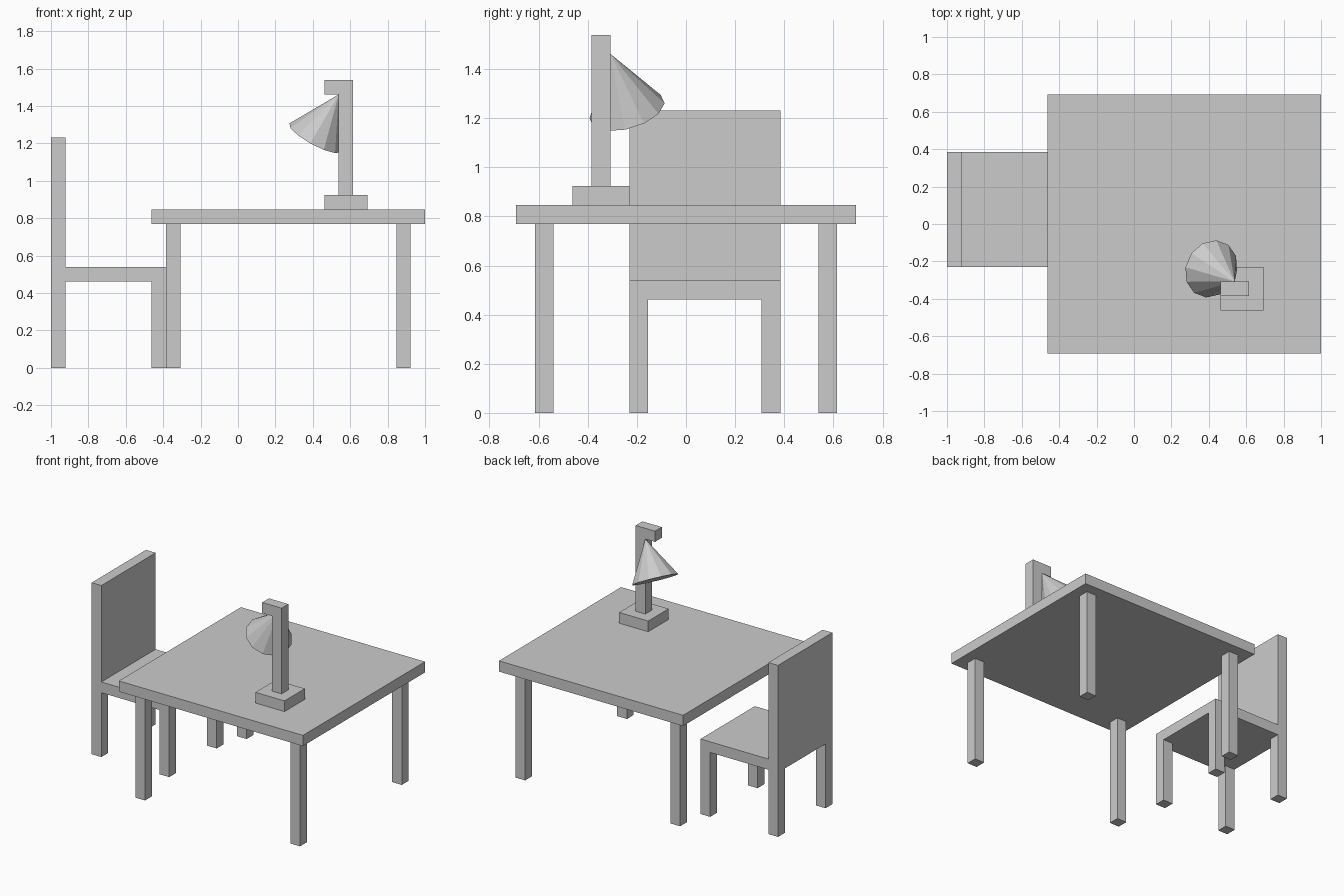
import bpy
import bmesh
from mathutils import Matrix, Vector

cube = bpy.data.objects.get("Cube")
if cube:
    bpy.data.objects.remove(cube, do_unlink=True)

U = 1 / 13  # one grid unit; every box sits on this module

grey = bpy.data.materials.new("plain_grey")
grey.use_nodes = True
colour = (0.6, 0.6, 0.6, 1)
grey.diffuse_color = colour
grey.node_tree.nodes["Principled BSDF"].inputs["Base Color"].default_value = colour


def add_object(name, bm):
    mesh = bpy.data.meshes.new(name)
    bm.to_mesh(mesh)
    bm.free()
    mesh.materials.append(grey)
    obj = bpy.data.objects.new(name, mesh)
    bpy.context.collection.objects.link(obj)
    return obj


def box(name, x, y, z):
    """Box spanning the (low, high) pairs, in grid units."""
    low, high = (Vector(c) * U for c in zip(x, y, z))
    bm = bmesh.new()
    matrix = Matrix.Translation((low + high) / 2) @ Matrix.Diagonal((*(high - low), 1))
    bmesh.ops.create_cube(bm, size=1, matrix=matrix)
    return add_object(name, bm)


def legs(name, xs, ys, height):
    """Four one-unit-square legs at the given lower corners."""
    for x, end in zip(xs, ("right", "left")):
        for y, side in zip(ys, ("front", "back")):
            box(f"{name}_leg_{side}_{end}", (x, x + 1), (y, y + 1), (0, height))


# Table
box("table_top", (-6, 13), (-9, 9), (10, 11))
legs("table", (-5, 11), (-8, 7), 10)

# Chair
box("chair_seat", (-12, -5), (-3, 5), (6, 7))
box("chair_back", (-13, -12), (-3, 5), (6, 16))
legs("chair", (-13, -6), (-3, 4), 6)

# Lamp stand
box("lamp_base", (6, 9), (-6, -3), (11, 12))
box("lamp_post", (7, 8), (-5, -4), (12, 20))
box("lamp_arm", (6, 7), (-5, -4), (19, 20))

# Lamp shade: tilted twelve-sided cone hanging from the arm
apex = Vector((7, -4, 19)) * U
rim_centre = Vector((0.413, -0.24, 1.23))
axis = apex - rim_centre
n = axis.normalized()
u = Vector((0.04, 0.145, 0.055))  # towards one rim corner
u = (u - n * u.dot(n)).normalized()
turn = Matrix((u, n.cross(u), n)).transposed().to_4x4()
bm = bmesh.new()
bmesh.ops.create_cone(bm, cap_ends=True, segments=12, radius1=0.158, radius2=0,
                      depth=axis.length,
                      matrix=Matrix.Translation((apex + rim_centre) / 2) @ turn)
bmesh.ops.remove_doubles(bm, verts=bm.verts, dist=0.0001)
add_object("lamp_shade", bm)
